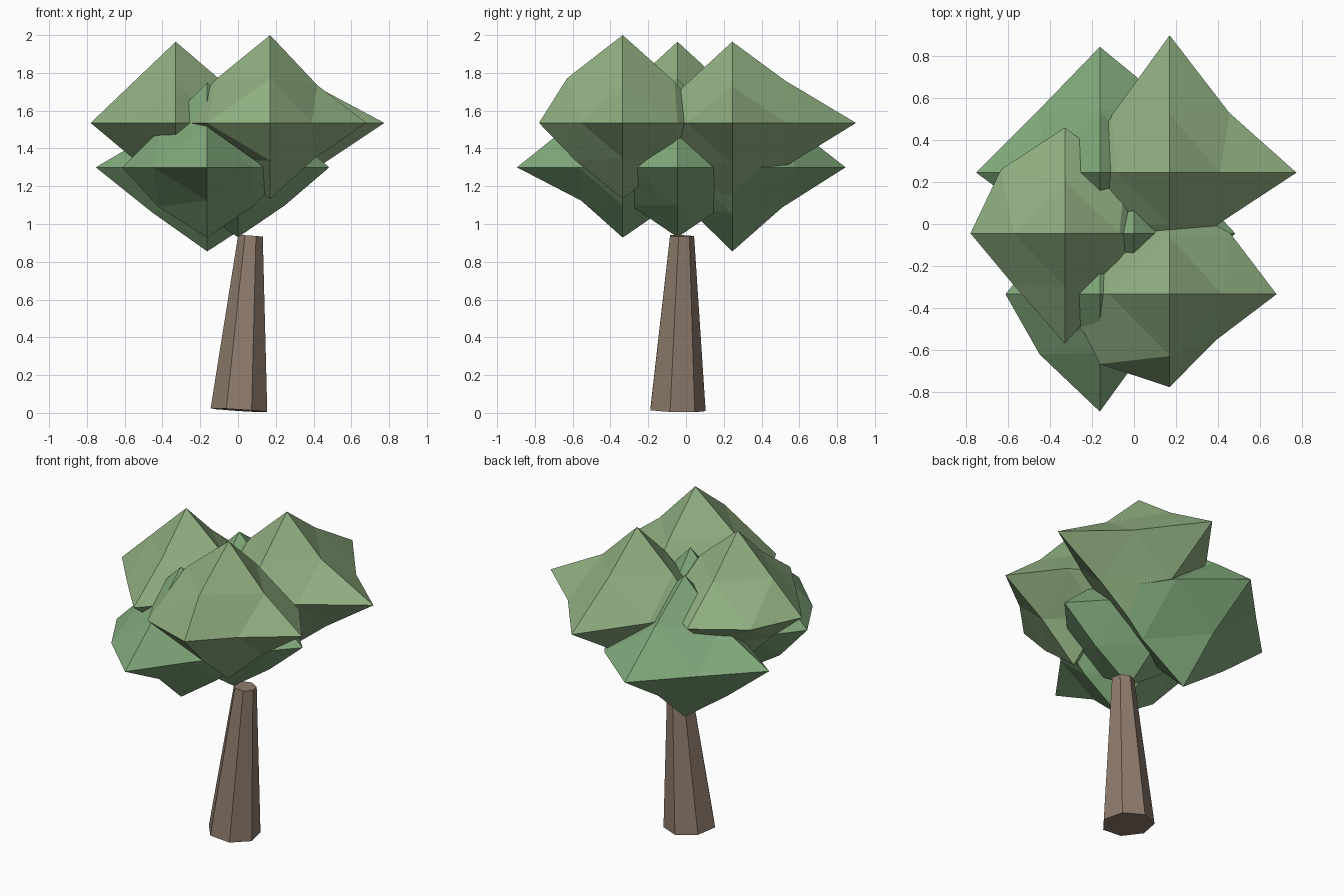
import bpy, bmesh
from mathutils import Vector

if "Cube" in bpy.data.objects:
    bpy.data.objects.remove(bpy.data.objects["Cube"])

SQUASH = 0.8   # foliage is flattened vertically


def material(name, rgb):
    m = bpy.data.materials.new(name)
    m.diffuse_color = (*rgb, 1)
    m.use_nodes = True
    m.node_tree.nodes["Principled BSDF"].inputs["Base Color"].default_value = m.diffuse_color
    return m


def finish(name, bm, mat):
    bmesh.ops.recalc_face_normals(bm, faces=bm.faces)
    me = bpy.data.meshes.new(name)
    bm.to_mesh(me)
    bm.free()
    me.materials.append(mat)
    ob = bpy.data.objects.new(name, me)
    bpy.context.collection.objects.link(ob)
    return ob


def clump(name, centre, tips, mids, mat):
    """Octahedron split once; tips = +x -x +y -y +z -z reach,
    mids = {direction: offset} for the edge midpoints (others 0.25)."""
    bm = bmesh.new()
    c = Vector(centre)
    verts = {}

    def vert(d):
        if d not in verts:
            if sum(map(abs, d)) == 1:
                axis = [i for i in range(3) if d[i]][0]
                p = Vector(d) * tips[axis * 2 + (d[axis] < 0)]
            else:
                key = "".join(" +-"[k] if k else "0" for k in d)
                m = mids.get(key, 0.25)
                p = Vector((d[0] * m, d[1] * m, d[2] * m * SQUASH))
            verts[d] = bm.verts.new(c + p)
        return verts[d]

    for sx in (1, -1):
        for sy in (1, -1):
            for sz in (1, -1):
                x, y, z = (vert(d) for d in ((sx, 0, 0), (0, sy, 0), (0, 0, sz)))
                xy, yz, xz = (vert(d) for d in ((sx, sy, 0), (0, sy, sz), (sx, 0, sz)))
                for tri in ((x, xy, xz), (y, yz, xy), (z, xz, yz), (xy, yz, xz)):
                    bm.faces.new(tri)
    return finish(name, bm, mat)


bark = material("bark", (0.27, 0.20, 0.15))
light = material("leaf_light", (0.28, 0.43, 0.22))
dark = material("leaf_dark", (0.22, 0.40, 0.20))

# Leaning seven-sided trunk
low, top = Vector((0.005, -0.05, 0.014)), Vector((0.066, -0.024, 0.937))
bm = bmesh.new()
bmesh.ops.create_cone(bm, cap_ends=True, segments=7, radius1=0.154, radius2=0.067,
                      depth=(top - low).length)
# put one corner towards the back, then lean
ahead = max((v for v in bm.verts if v.co.z < 0), key=lambda v: v.co.y).co.xy
turn = Vector((ahead.x, ahead.y, 0)).rotation_difference(Vector((0, 1, 0)))
lean = Vector((0, 0, 1)).rotation_difference(top - low)
for v in bm.verts:
    v.co = lean @ (turn @ v.co) + (low + top) / 2
finish("trunk", bm, bark)

# Upper ring of leaf clumps
clump("upper_leaves_front", (0.17, -0.335, 1.535), (0.51, 0.50, 0.45, 0.443, 0.465, 0.403),
      {"++0": 0.29, "+-0": 0.22, "--0": 0.333, "+0+": 0.25, "-0+": 0.288,
       "0++": 0.274, "0-+": 0.295, "+0-": 0.235}, light)
clump("upper_leaves_left", (-0.33, -0.045, 1.535), (0.41, 0.45, 0.505, 0.525, 0.43, 0.42),
      {"++0": 0.29, "-+0": 0.305, "--0": 0.245, "-0+": 0.245, "+0+": 0.26, "-0-": 0.23}, light)
clump("upper_leaves_back", (0.17, 0.245, 1.535), (0.605, 0.42, 0.655, 0.45, 0.43, 0.437),
      {"++0": 0.285, "+-0": 0.24, "-+0": 0.275, "+0+": 0.242, "0++": 0.28,
       "0+-": 0.285, "+0-": 0.275}, light)

# Lower ring and core
clump("lower_leaves_front", (-0.163, -0.335, 1.3), (0.45, 0.45, 0.45, 0.56, 0.45, 0.372),
      {"--0": 0.287, "+-0": 0.235, "0--": 0.22, "0-+": 0.28, "-0-": 0.26}, dark)
clump("lower_leaves_back", (-0.163, 0.245, 1.3), (0.55, 0.59, 0.45, 0.60, 0.45, 0.445)[:2]
      + (0.60, 0.45, 0.45, 0.445),
      {"-+0": 0.295, "++0": 0.33, "0++": 0.296, "0+-": 0.265, "-0-": 0.295, "+0-": 0.307}, dark)
clump("core_leaves", (0.0, -0.045, 1.3), (0.483, 0.45, 0.45, 0.45, 0.47, 0.37), {}, dark)
